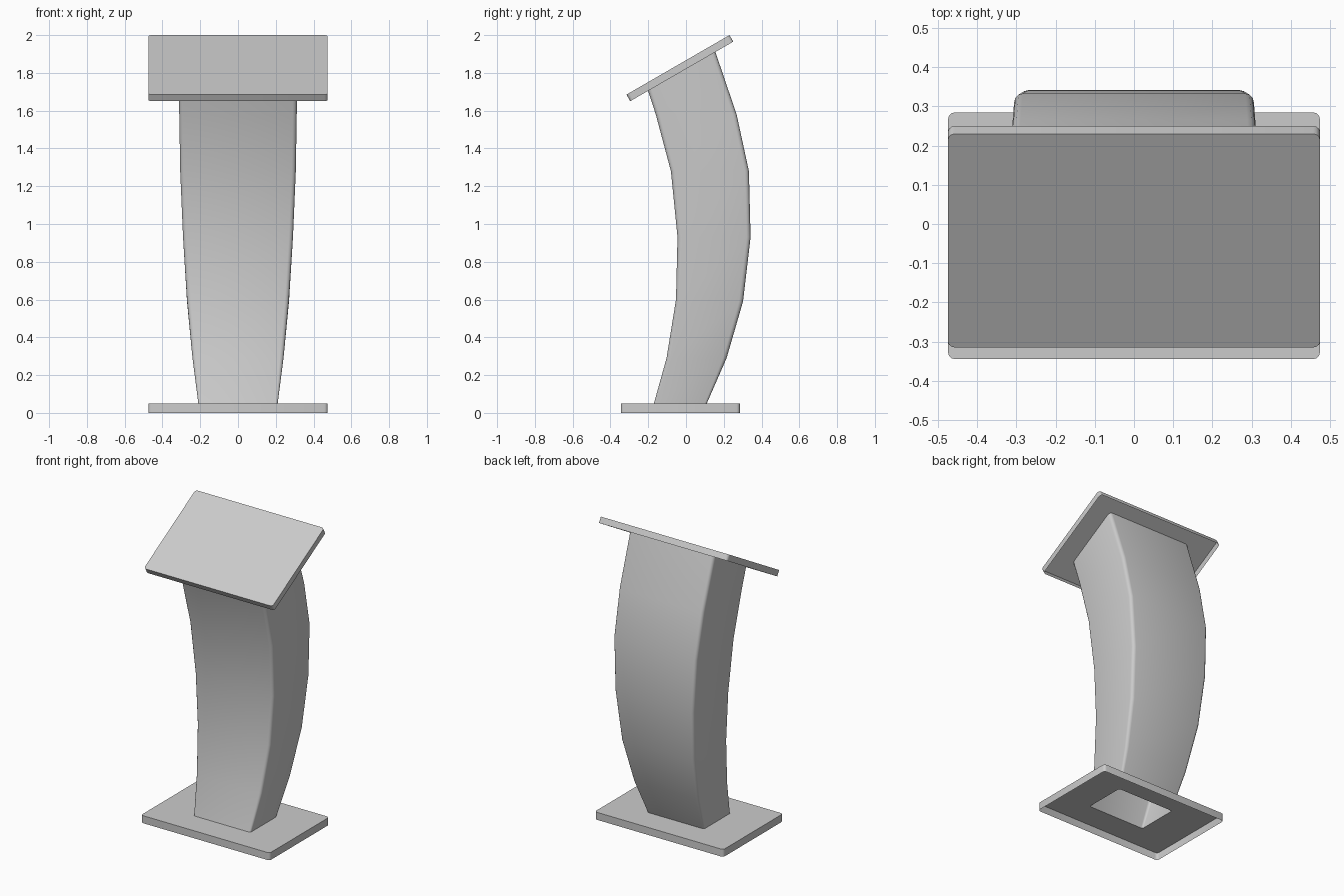
import bpy, bmesh
from math import cos, sin, pi, radians
from mathutils import Vector, Matrix

if "Cube" in bpy.data.objects:
    bpy.data.objects.remove(bpy.data.objects["Cube"])

SEG = 3  # segments per rounded corner


def rounded_rect(hx, hy, r):
    """Counter-clockwise rounded rectangle centred on the origin."""
    pts = []
    for k, (sx, sy) in enumerate([(1, 1), (-1, 1), (-1, -1), (1, -1)]):
        for i in range(SEG + 1):
            a = k * pi / 2 + i * pi / 2 / SEG
            pts.append((sx * (hx - r) + r * cos(a), sy * (hy - r) + r * sin(a)))
    return pts


def bridge(bm, lower, upper):
    n = len(lower)
    for i in range(n):
        j = (i + 1) % n
        bm.faces.new((lower[i], lower[j], upper[j], upper[i]))


def finish(bm, name, matrix=None):
    if matrix:
        bm.transform(matrix)
    me = bpy.data.meshes.new(name)
    bm.to_mesh(me)
    bm.free()
    ob = bpy.data.objects.new(name, me)
    bpy.context.collection.objects.link(ob)
    bpy.ops.object.select_all(action='DESELECT')
    ob.select_set(True)
    bpy.context.view_layer.objects.active = ob
    bpy.ops.object.shade_smooth_by_angle(angle=radians(35))
    return ob


def tray(name, thick, matrix, hole=None):
    """Thin plate, open underneath, with its top at local z = 0."""
    bm = bmesh.new()
    outline = rounded_rect(0.475, 0.315, 0.018)
    low = [bm.verts.new((x, y, -thick)) for x, y in outline]
    top = [bm.verts.new((x, y, 0)) for x, y in outline]
    bridge(bm, low, top)
    if hole:
        bridge(bm, top, [bm.verts.new((x, y, 0)) for x, y in hole])
    else:
        bm.faces.new(top)
    return finish(bm, name, matrix)


# Base plate, open into the hollow column
hole = [(x, y) for x, y in rounded_rect(0.21, 0.14, 0.012)]
tray("base", 0.05, Matrix.Translation((0, -0.03, 0.05)), hole)

# Sloped reading top
tilt = Matrix.Translation((0, -0.0425, 1.8425)) @ Matrix.Rotation(radians(30), 4, 'X')
tray("reading_top", 0.04, tilt)

# Curved column: half width, front (y, z), back (y, z), corner radius
sections = [
    (0.210, (-0.170, 0.05), (0.110, 0.05), 0.012),
    (0.241, (-0.103, 0.29), (0.215, 0.29), 0.020),
    (0.270, (-0.053, 0.60), (0.302, 0.59), 0.022),
    (0.291, (-0.045, 0.93), (0.342, 0.93), 0.022),
    (0.306, (-0.080, 1.28), (0.333, 1.28), 0.022),
    (0.311, (-0.160, 1.58), (0.268, 1.58), 0.022),
    (0.313, (-0.213, 1.743), (0.143, 1.948), 0.022),
]
bm = bmesh.new()
prev = None
for w, f, b, r in sections:
    f, b = Vector((0, *f)), Vector((0, *b))
    mid, d = (f + b) / 2, (b - f).normalized()
    ring = [bm.verts.new(mid + Vector((x, 0, 0)) + d * t)
            for x, t in rounded_rect(w, (b - f).length / 2, r)]
    if prev:
        bridge(bm, prev, ring)
    prev = ring
finish(bm, "column")
